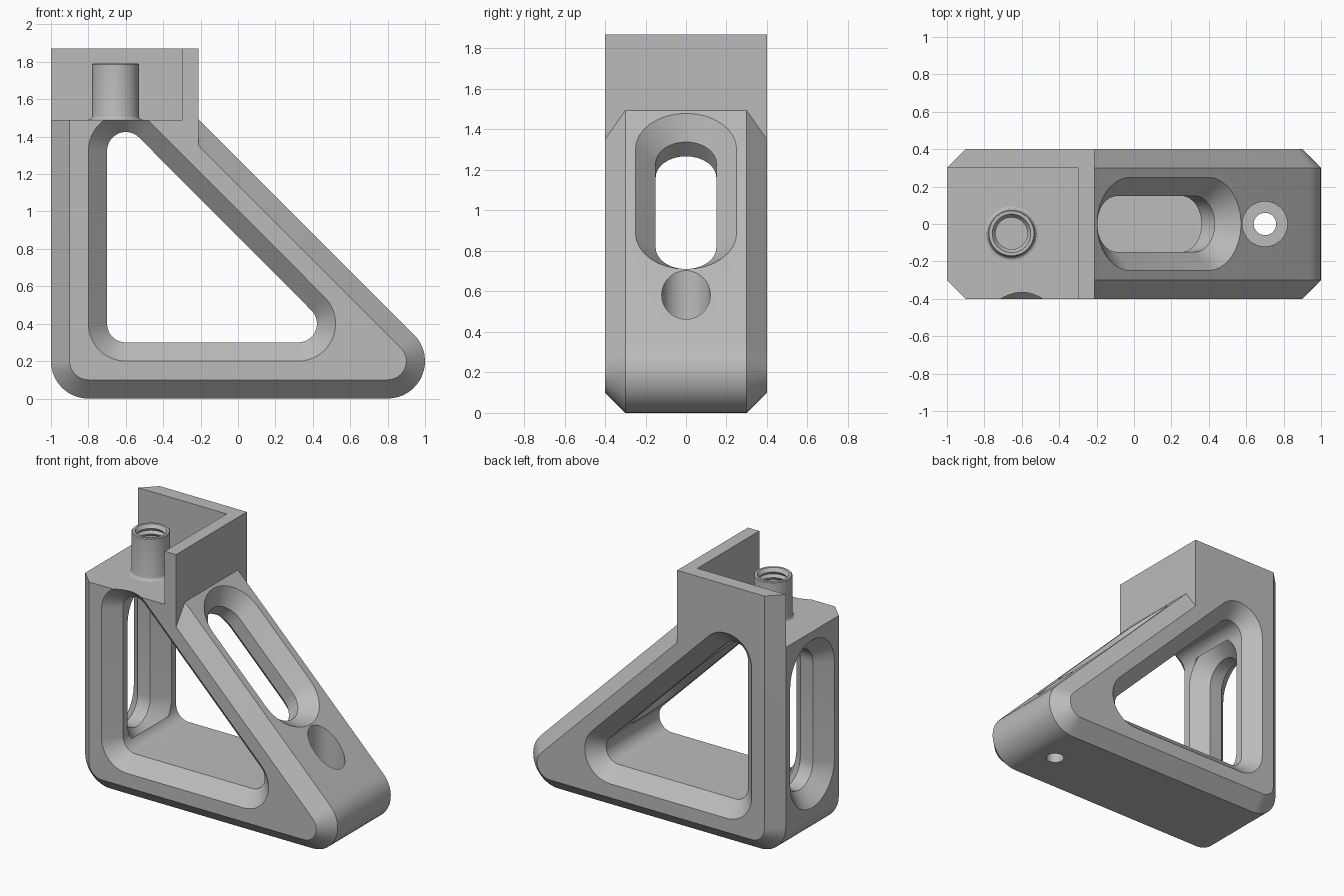
import bpy
import bmesh
from math import atan2, cos, sin, pi, sqrt
from mathutils import Vector

default = bpy.data.objects.get("Cube")
if default:
    bpy.data.objects.remove(default, do_unlink=True)

grey = bpy.data.materials.new("machined grey")
grey.use_nodes = True
COLOUR = (0.5, 0.5, 0.5, 1)
grey.diffuse_color = COLOUR
grey.node_tree.nodes["Principled BSDF"].inputs["Base Color"].default_value = COLOUR

X, Y, Z = Vector((1, 0, 0)), Vector((0, 1, 0)), Vector((0, 0, 1))


def arc(centre, r, a0, a1, steps=16):
    """Points of an arc from angle a0 to a1."""
    angles = [a0 + (a1 - a0) * i / steps for i in range(steps + 1)]
    return [(centre[0] + r * cos(a), centre[1] + r * sin(a)) for a in angles]


def rounded(centres, r):
    """Outline around counter-clockwise corner centres at distance r."""
    points = []
    for i, c in enumerate(centres):
        p, n = centres[i - 1], centres[(i + 1) % len(centres)]
        a0 = atan2(c[1] - p[1], c[0] - p[0]) - pi / 2
        a1 = atan2(n[1] - c[1], n[0] - c[0]) - pi / 2
        while a1 <= a0:
            a1 += 2 * pi
        points += arc(c, r, a0, a1)
    return points


def loft(name, rings, origin, u, v, w):
    """Closed solid through (depth, outline) rings, in the frame u, v, w."""
    bm = bmesh.new()
    loops = [[bm.verts.new(origin + u * a + v * b + w * d) for a, b in pts]
             for d, pts in rings]
    for lower, upper in zip(loops, loops[1:]):
        for i in range(len(lower)):
            bm.faces.new((lower[i - 1], lower[i], upper[i], upper[i - 1]))
    bm.faces.new(loops[0])
    bm.faces.new(loops[-1])
    bmesh.ops.recalc_face_normals(bm, faces=bm.faces)
    mesh = bpy.data.meshes.new(name)
    bm.to_mesh(mesh)
    bm.free()
    obj = bpy.data.objects.new(name, mesh)
    bpy.context.collection.objects.link(obj)
    mesh.materials.append(grey)
    return obj


def slot(name, centres, steps, frame):
    """Cutter whose outline grows or shrinks along its depth."""
    return loft(name, [(d, rounded(centres, r)) for d, r in steps], *frame)


def turned(name, profile, x, y):
    """Vertical turned solid from (z, radius) steps."""
    circle = [(z, arc((0, 0), r, 0, 2 * pi * 47 / 48, 47)) for z, r in profile]
    return loft(name, circle, Vector((x, y, 0)), X, Y, Z)


def cut(target, cutter):
    mod = target.modifiers.new("cut", "BOOLEAN")
    mod.operation, mod.solver, mod.object = "DIFFERENCE", "EXACT", cutter
    bpy.context.view_layer.objects.active = target
    bpy.ops.object.modifier_apply(modifier=mod.name)
    bpy.data.objects.remove(cutter, do_unlink=True)


def smooth(obj):
    bpy.ops.object.select_all(action="DESELECT")
    obj.select_set(True)
    bpy.context.view_layer.objects.active = obj
    bpy.ops.object.shade_smooth_by_angle(angle=pi / 6)


# Triangular bracket body with chamfered sides and a tall upper block
TOP, LEDGE, WALL_X = 1.87, 1.49, -0.21


def body_outline(r):
    slant = 1 + r * sqrt(2)
    return ([(-0.8 - r, TOP)] + arc((-0.8, 0.2), r, pi, pi * 1.5)
            + arc((0.8, 0.2), r, pi * 1.5, pi * 2.25)
            + [(WALL_X, slant - WALL_X), (WALL_X, TOP)])


side_frame = (Vector(), X, Z, Y)
body = loft("bracket_body", [(-0.4, body_outline(0.1)), (-0.3, body_outline(0.2)),
                             (0.3, body_outline(0.2)), (0.4, body_outline(0.1))],
            *side_frame)

# Corner pocket that leaves two upright walls
cut(body, loft("pocket", [(LEDGE, [(-1.2, -0.6), (-0.3, -0.6), (-0.3, 0.3), (-1.2, 0.3)]),
                          (2.1, [(-1.2, -0.6), (-0.3, -0.6), (-0.3, 0.3), (-1.2, 0.3)])],
               Vector(), X, Y, Z))

# Triangular side window, chamfered on both faces
cut(body, slot("window", [(-0.6, 0.4), (0.322, 0.4), (-0.6, 1.325)],
               [(-0.5, 0.3), (-0.3, 0.1), (0.3, 0.1), (0.5, 0.3)], side_frame))

# Slots through the upright and the sloping wall
slot_steps = [(-0.1, 0.35), (0.1, 0.15), (0.2, 0.15), (0.3, 0.25), (0.31, 0.25)]
cut(body, slot("upright_slot", [(0, 0.48), (0, 1.18)], slot_steps,
               (Vector((-1, 0, 0)), Y, Z, X)))
along = Vector((-1, 0, 1)).normalized()
inward = Vector((-1, 0, -1)).normalized()
cut(body, slot("sloping_slot", [(0, -0.294), (0, 0.294)], slot_steps,
               (Vector((0.188, 0, 1.095)), Y, along, inward)))

# Counterbored screw hole in the toe
cut(body, turned("counterbore", [(-0.1, 0.06), (0.2, 0.06), (0.2, 0.12), (0.9, 0.12)], 0.7, 0))
smooth(body)

# Threaded post on the ledge, with a small fillet at its foot
fillet = [(LEDGE + 0.02 * (1 - cos(a)), 0.145 - 0.02 * sin(a))
          for a in (0, pi / 6, pi / 3, pi / 2)]
threads = [(1.785 - 0.02 * i, 0.1 if i % 2 == 0 else 0.085) for i in range(14)]
post = turned("threaded_post", [(LEDGE - 0.01, 0.145)] + fillet
              + [(1.785, 0.125), (1.79, 0.12), (1.79, 0.103)] + threads, -0.655, -0.05)
smooth(post)
